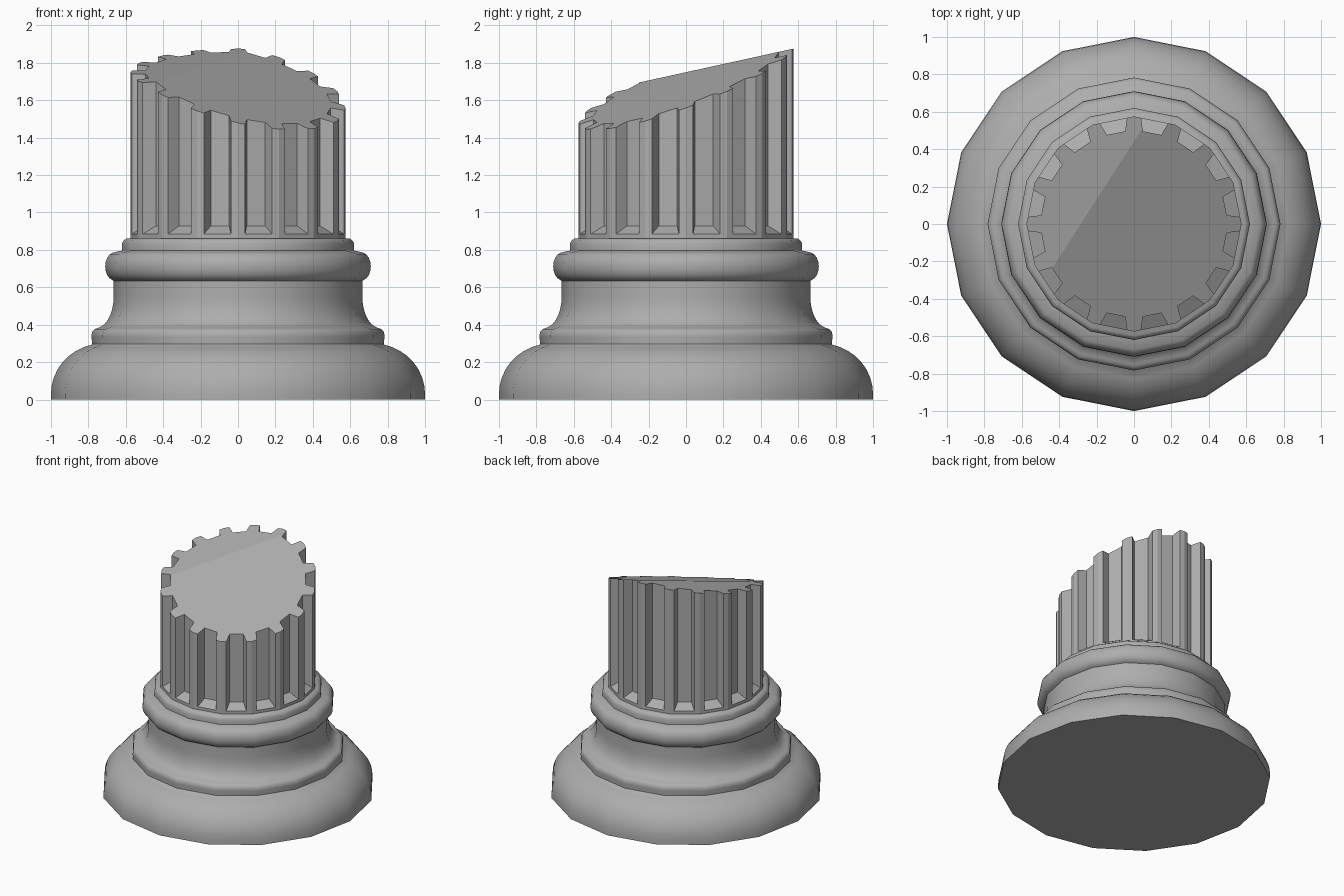
import bpy, bmesh, math
from mathutils import Vector

if "Cube" in bpy.data.objects:
    bpy.data.objects.remove(bpy.data.objects["Cube"])

SIDES = 16
stone = bpy.data.materials.new("stone")
stone.diffuse_color = (0.42, 0.42, 0.42, 1)
stone.use_nodes = True
stone.node_tree.nodes["Principled BSDF"].inputs["Base Color"].default_value = stone.diffuse_color


def finish(bm, name):
    bmesh.ops.recalc_face_normals(bm, faces=bm.faces)
    me = bpy.data.meshes.new(name)
    bm.to_mesh(me)
    bm.free()
    me.materials.append(stone)
    ob = bpy.data.objects.new(name, me)
    bpy.context.collection.objects.link(ob)
    return ob


def lathe(name, profile):
    bm = bmesh.new()
    rings = []
    for r, z in profile:
        rings.append([bm.verts.new((r * math.cos(2 * math.pi * i / SIDES),
                                    r * math.sin(2 * math.pi * i / SIDES), z))
                      for i in range(SIDES)])
    for a, b in zip(rings, rings[1:]):
        for i in range(SIDES):
            j = (i + 1) % SIDES
            bm.faces.new((a[i], a[j], b[j], b[i]))
    bm.faces.new(rings[0])
    bm.faces.new(rings[-1])
    return finish(bm, name)


def arc(cx, cz, rx, rz, a0, a1, n):
    out = []
    for i in range(n + 1):
        a = math.radians(a0 + (a1 - a0) * i / n)
        out.append((cx + rx * math.cos(a), cz + rz * math.sin(a)))
    return out


# Moulded base: big torus, fillet, hollow, upper torus, collar
profile = [(1.0, 0.0)]
profile += arc(0.72, 0.03, 0.28, 0.27, 0, 77, 8)
profile += [(0.78, 0.297), (0.783, 0.335)]
profile += arc(0.75, 0.345, 0.033, 0.037, 0, 90, 3)
profile += arc(0.755, 0.55, 0.09, 0.165, 255, 180, 6)
profile += [(0.665, 0.635)]
profile += arc(0.66, 0.712, 0.05, 0.075, -75, 75, 8)
profile += [(0.62, 0.797), (0.62, 0.835), (0.612, 0.85), (0.595, 0.862)]
base = lathe("column_base", profile)
bpy.context.view_layer.objects.active = base
base.select_set(True)
bpy.ops.object.shade_smooth_by_angle(angle=math.radians(40))

# Fluted shaft: a recessed panel on every side of the prism
R, Z0, Z1, Z2, TOP = 0.575, 0.855, 0.885, 0.928, 2.2
bm = bmesh.new()
V, P, Q, F, G = [], [], [], [], []


def column(xy, levels):
    return [bm.verts.new((xy.x, xy.y, z)) for z in levels]


for i in range(SIDES):
    a, b = (2 * math.pi * k / SIDES for k in (i, i + 1))
    va = Vector((R * math.cos(a), R * math.sin(a)))
    vb = Vector((R * math.cos(b), R * math.sin(b)))
    m = (a + b) / 2
    n, t = Vector((math.cos(m), math.sin(m))), Vector((-math.sin(m), math.cos(m)))
    V.append(column(va, (Z0, Z1, TOP)))
    P.append(column(va.lerp(vb, 0.17), (Z0, Z1, TOP)))
    Q.append(column(va.lerp(vb, 0.83), (Z0, Z1, TOP)))
    F.append(column(n * 0.495 - t * 0.05, (Z2, TOP)))
    G.append(column(n * 0.495 + t * 0.05, (Z2, TOP)))
for i in range(SIDES):
    v, p, q, f, g, w = V[i], P[i], Q[i], F[i], G[i], V[(i + 1) % SIDES]
    for s, e in ((v, p), (q, w)):
        for k in (0, 1):
            bm.faces.new((s[k], e[k], e[k + 1], s[k + 1]))
    bm.faces.new((p[0], q[0], q[1], p[1]))
    bm.faces.new((p[1], q[1], g[0], f[0]))
    bm.faces.new((p[1], f[0], f[1], p[2]))
    bm.faces.new((f[0], g[0], g[1], f[1]))
    bm.faces.new((g[0], q[1], q[2], g[1]))
bm.faces.new([x[0] for tri in zip(V, P, Q) for x in tri])

# Broken top: two slanted planes z = c + sx*x + sy*y
k = 0.265
for c, sx, sy in ((1.75, 0.0, 0.2195),
                  (1.75 - k * (0.54 * 0.52 - 0.84 * 0.05), -k * 0.84, 0.2195 + k * 0.54)):
    bmesh.ops.bisect_plane(bm, geom=bm.verts[:] + bm.edges[:] + bm.faces[:], dist=1e-6,
                           plane_co=(0, 0, c), plane_no=Vector((-sx, -sy, 1)).normalized(),
                           clear_outer=True)
    res = bmesh.ops.holes_fill(bm, edges=[e for e in bm.edges if e.is_boundary], sides=0)
    bmesh.ops.triangulate(bm, faces=res["faces"])
bmesh.ops.dissolve_limit(bm, angle_limit=0.01, verts=bm.verts[:], edges=bm.edges[:])
finish(bm, "fluted_shaft")
